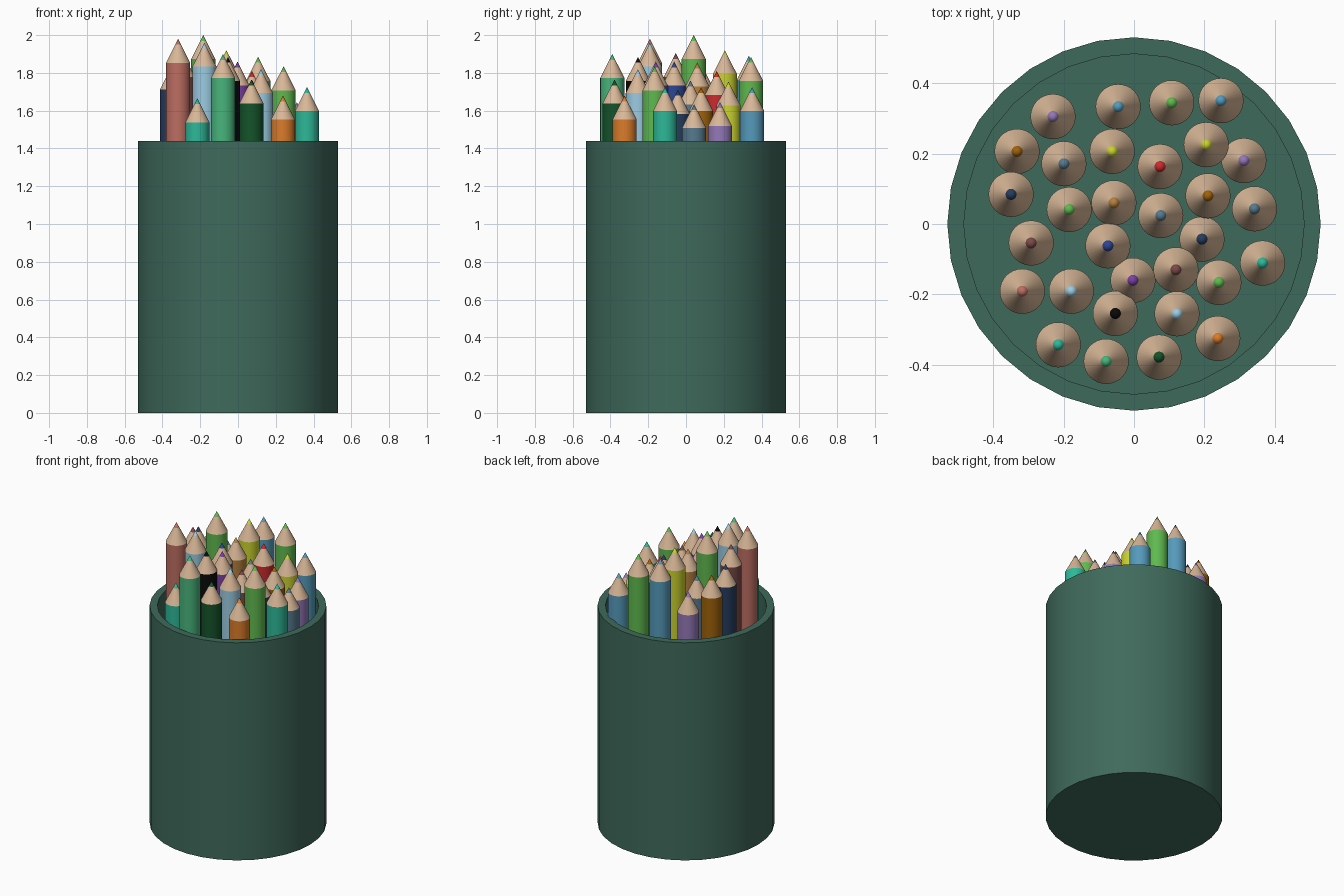
import bpy, bmesh, math

if "Cube" in bpy.data.objects:
    bpy.data.objects.remove(bpy.data.objects["Cube"])

SIDES = 32


def material(name, hex_code):
    def lin(c):
        return c / 12.92 if c <= 0.04045 else ((c + 0.055) / 1.055) ** 2.4
    m = bpy.data.materials.new(name)
    m.diffuse_color = [lin(int(hex_code[i:i + 2], 16) / 255) for i in (0, 2, 4)] + [1]
    m.use_nodes = True
    m.node_tree.nodes["Principled BSDF"].inputs["Base Color"].default_value = m.diffuse_color
    return m


def lathe(name, profile, mats, bands, x=0, y=0):
    """Revolve (radius, z) points; bands gives a material index per profile segment."""
    bm = bmesh.new()
    rings = []
    for r, z in profile:
        if r == 0:
            rings.append([bm.verts.new((0, 0, z))])
        else:
            rings.append([bm.verts.new((r * math.cos(a), r * math.sin(a), z))
                          for a in (2 * math.pi * i / SIDES for i in range(SIDES))])
    for a, b, mi in zip(rings, rings[1:], bands):
        for i in range(SIDES):
            j = (i + 1) % SIDES
            if len(a) == 1:
                f = bm.faces.new((a[0], b[j], b[i]))
            elif len(b) == 1:
                f = bm.faces.new((a[i], a[j], b[0]))
            else:
                f = bm.faces.new((a[i], a[j], b[j], b[i]))
            f.material_index = mi
    me = bpy.data.meshes.new(name)
    bm.to_mesh(me)
    bm.free()
    for m in mats:
        me.materials.append(m)
    me.shade_smooth()
    me.set_sharp_from_angle(angle=math.radians(25))
    ob = bpy.data.objects.new(name, me)
    ob.location = (x, y, 0)
    bpy.context.collection.objects.link(ob)
    return ob


# Cup: open cylinder with a thick wall and floor
R, RI, H, FLOOR = 0.53, 0.483, 1.44, 0.05
lathe("cup", [(0, 0), (R, 0), (R, H), (RI, H), (RI, FLOOR), (0, FLOOR)],
      [material("cup_green", "3F6A5B")], [0] * 5)

# Pencil paints
paints = {k: material("paint_" + k, h) for k, h in {
    "purple": "9478B8", "violet": "7C3FA5", "blue": "559ABB", "green": "5FB94F",
    "brown": "A0620A", "slate": "567A8E", "yellow": "CBD32F", "red": "CC2A2E",
    "navy": "263C5E", "indigo": "2C4592", "tan": "B5803F", "maroon": "7A4A48",
    "teal": "2DB898", "salmon": "BC6E62", "sky": "9CCCE2", "black": "0A0A0A",
    "orange": "DB7C2A", "mint": "48B57C", "forest": "14532A"}.items()}
wood = material("wood", "D8B797")

# Pencils: colour, x, y, tip height
pencils = [
    ("purple", -.23, .305, 1.71), ("blue", -.045, .333, 1.89), ("green", .107, .344, 1.885),
    ("blue", .247, .35, 1.725), ("brown", -.332, .206, 1.81), ("slate", -.199, .171, 1.76),
    ("yellow", -.062, .206, 1.92), ("red", .074, .163, 1.81), ("yellow", .205, .225, 1.755),
    ("purple", .312, .18, 1.645), ("navy", -.349, .084, 1.84), ("green", -.184, .041, 2.0),
    ("tan", -.057, .06, 1.855), ("slate", .076, .024, 1.76), ("brown", .21, .08, 1.725),
    ("slate", .342, .043, 1.635), ("maroon", -.292, -.054, 1.905), ("indigo", -.074, -.062, 1.86),
    ("navy", .193, -.043, 1.71), ("teal", .365, -.111, 1.725), ("salmon", -.317, -.191, 1.98),
    ("sky", -.178, -.191, 1.96), ("violet", -.003, -.16, 1.86), ("maroon", .119, -.13, 1.76),
    ("green", .241, -.166, 1.835), ("black", -.053, -.254, 1.885), ("sky", .122, -.255, 1.82),
    ("orange", .238, -.325, 1.68), ("teal", -.215, -.343, 1.665), ("mint", -.079, -.39, 1.90),
    ("forest", .071, -.378, 1.765)]

PR, CONE, LEAD = 0.064, 0.127, 0.031
for n, (c, x, y, tip) in enumerate(pencils, 1):
    profile = [(0, FLOOR), (PR, FLOOR), (PR, tip - CONE),
               (PR * LEAD / CONE, tip - LEAD), (0, tip)]
    lathe(f"pencil_{n:02d}_{c}", profile, [paints[c], wood], [0, 0, 1, 0], x, y)
